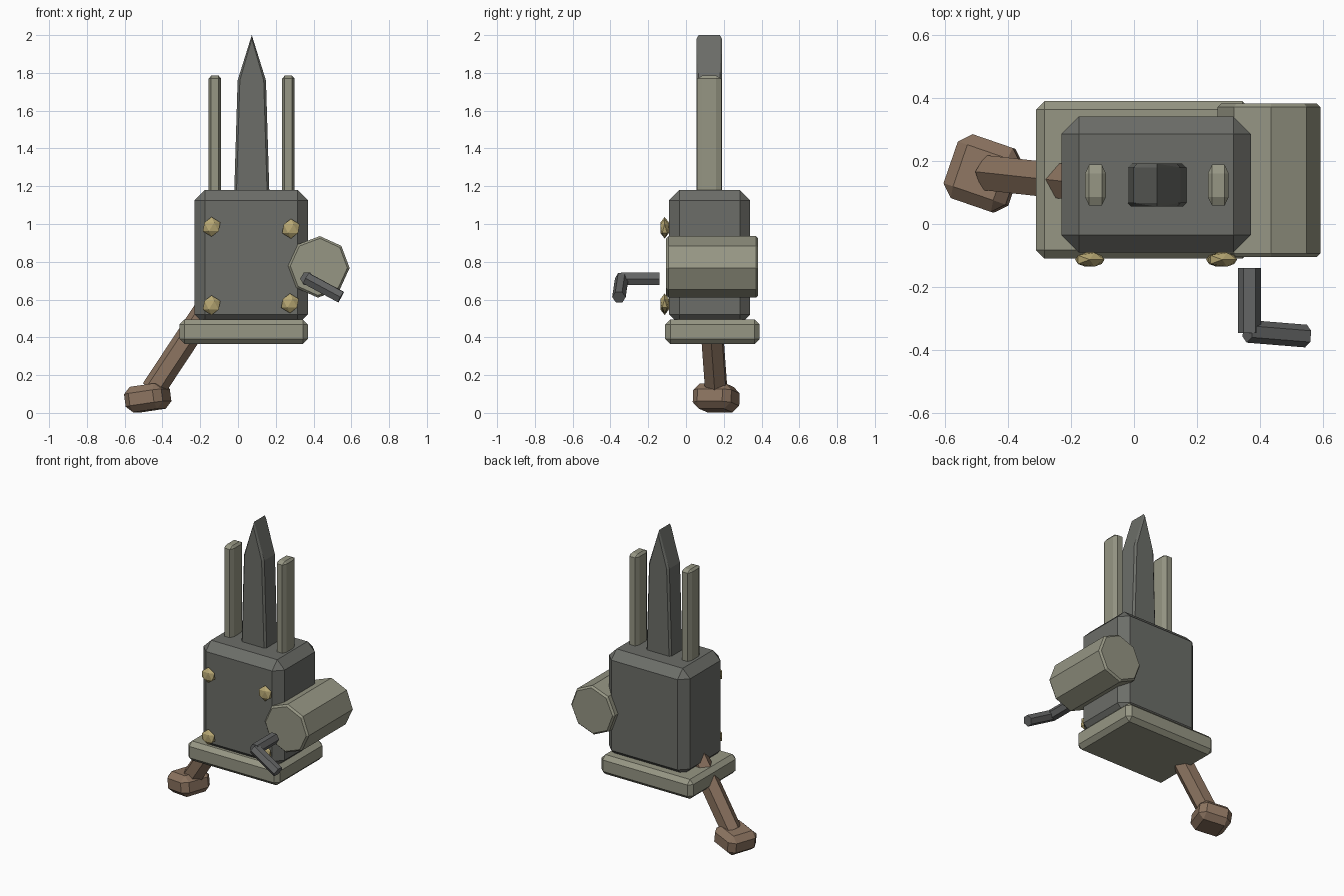
import bpy, bmesh, math
from mathutils import Vector, Euler

if "Cube" in bpy.data.objects:
    bpy.data.objects.remove(bpy.data.objects["Cube"])


def material(name, rgb):
    m = bpy.data.materials.new(name)
    m.diffuse_color = (*rgb, 1.0)
    m.use_nodes = True
    m.node_tree.nodes["Principled BSDF"].inputs["Base Color"].default_value = m.diffuse_color
    return m


DARK = material("dark steel", (0.150, 0.155, 0.140))
PALE = material("pale steel", (0.305, 0.305, 0.230))
BROWN = material("brown wood", (0.262, 0.174, 0.117))
BRASS = material("brass", (0.479, 0.392, 0.174))
CRANK = material("crank steel", (0.125, 0.128, 0.128))


def hull(name, points, mat):
    """Flat-faced convex part around the given points."""
    bm = bmesh.new()
    for p in points:
        bm.verts.new(p)
    bmesh.ops.convex_hull(bm, input=bm.verts[:])
    bmesh.ops.dissolve_limit(bm, angle_limit=0.01, verts=bm.verts[:], edges=bm.edges[:])
    bmesh.ops.recalc_face_normals(bm, faces=bm.faces[:])
    mesh = bpy.data.meshes.new(name)
    bm.to_mesh(mesh)
    bm.free()
    mesh.materials.append(mat)
    ob = bpy.data.objects.new(name, mesh)
    bpy.context.collection.objects.link(ob)
    return ob


def chamfer_box(name, centre, half, cut, mat, rot=(0, 0, 0)):
    """Box with chamfered edges; cut is the chamfer along each axis."""
    q = Euler([math.radians(a) for a in rot])
    pts = []
    for sx in (-1, 1):
        for sy in (-1, 1):
            for sz in (-1, 1):
                for keep in range(3):
                    v = Vector([s * (half[i] - (0 if i == keep else cut[i]))
                                for i, s in enumerate((sx, sy, sz))])
                    v.rotate(q)
                    pts.append(v + Vector(centre))
    return hull(name, pts, mat)


def prism(name, start, end, r, sides, mat, phase=0.0, cut=0.0):
    """Prism between two points, with an optional end chamfer."""
    a, b = Vector(start), Vector(end)
    d = (b - a).normalized()
    side = d.cross(Vector((0, 0, 1))).normalized()
    up = side.cross(d)
    rings = [(a, r - cut), (b, r - cut)]
    if cut:
        rings += [(a + d * cut, r), (b - d * cut, r)]
    pts = []
    for c, rad in rings:
        for i in range(sides):
            t = math.radians(phase) + math.tau * i / sides
            pts.append(c + (up * math.cos(t) + side * math.sin(t)) * rad)
    return hull(name, pts, mat)


# Main block and base plate
chamfer_box("body", (0.07, 0.125, 0.823), (0.30, 0.215, 0.357), (0.055,) * 3, DARK)
chamfer_box("base_plate", (0.03, 0.14, 0.43), (0.34, 0.25, 0.065), (0.027,) * 3, PALE)

# Twin rails
for label, x in (("left", -0.122), ("right", 0.267)):
    chamfer_box(label + "_rail", (x, 0.123, 1.443), (0.033, 0.065, 0.342),
                (0.013, 0.028, 0.015), PALE)

# Tapered blade with a ridge on top and slightly cut corners
cx, cy, hy, c = 0.073, 0.123, 0.068, 0.012
blade = []
for half, z, drop in ((0.095, 1.10, 0), (0.075, 1.76, 0), (0.0, 2.0, 0.02)):
    for s in (-1, 1):
        for t in (-1, 1):
            blade.append((cx + s * half, cy + t * (hy - c), z))
            blade.append((cx + s * max(half - c, 0), cy + t * hy, z - drop))
hull("blade", blade, DARK)

# Side drum
prism("drum", (0.428, -0.105, 0.773), (0.428, 0.382, 0.773), 0.163, 8, PALE, 2, 0.012)

# Crank: shaft and bent arm
prism("crank_shaft", (0.366, -0.14, 0.71), (0.366, -0.345, 0.71), 0.037, 6, CRANK, 30)
prism("crank_arm", (0.360, -0.34, 0.713), (0.545, -0.355, 0.613), 0.036, 6, CRANK, 30)

# Handle and its knob
prism("handle", (-0.45, 0.160, 0.122), (-0.158, 0.128, 0.564), 0.064, 6, BROWN)
chamfer_box("handle_knob", (-0.478, 0.16, 0.08), (0.105, 0.107, 0.068),
            (0.037, 0.037, 0.035), BROWN, (0, -8, -19))

# Flattened rivets on the front
for i, (x, z) in enumerate(((-0.14, 0.985), (0.28, 0.975), (-0.14, 0.57), (0.275, 0.58))):
    bm = bmesh.new()
    bmesh.ops.create_icosphere(bm, subdivisions=1, radius=0.052)
    pts = [(x + v.co.x, -0.113 + v.co.y * 0.5, z + v.co.z) for v in bm.verts]
    bm.free()
    hull("rivet_%d" % (i + 1), pts, BRASS)
